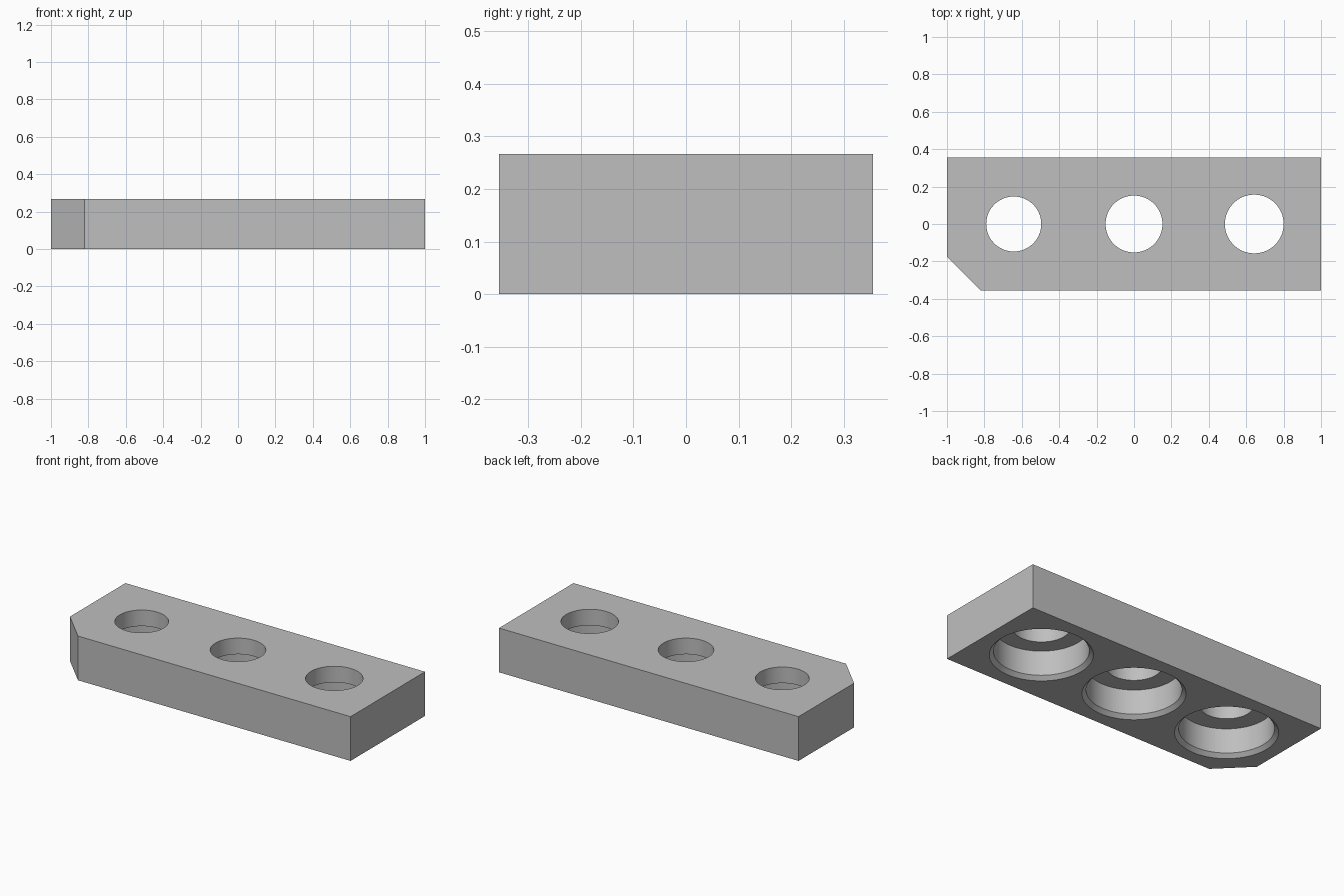
import bpy, bmesh, math

if "Cube" in bpy.data.objects:
    bpy.data.objects.remove(bpy.data.objects["Cube"])

HEIGHT = 0.267
SEGMENTS = 96

grey = bpy.data.materials.new("light_grey")
grey.diffuse_color = (0.52, 0.52, 0.52, 1)
grey.use_nodes = True
grey.node_tree.nodes["Principled BSDF"].inputs["Base Color"].default_value = grey.diffuse_color


def make_object(name, bm):
    bmesh.ops.recalc_face_normals(bm, faces=bm.faces[:])
    mesh = bpy.data.meshes.new(name)
    bm.to_mesh(mesh)
    bm.free()
    mesh.materials.append(grey)
    obj = bpy.data.objects.new(name, mesh)
    bpy.context.collection.objects.link(obj)
    return obj


# Block: rectangular outline with one clipped front corner
outline = [(-0.82, -0.355), (1, -0.355), (1, 0.355), (-1, 0.355), (-1, -0.175)]
bm = bmesh.new()
base = bm.faces.new([bm.verts.new((x, y, 0)) for x, y in outline])
walls = bmesh.ops.extrude_face_region(bm, geom=[base], use_keep_orig=True)
top = [v for v in walls["geom"] if isinstance(v, bmesh.types.BMVert)]
bmesh.ops.translate(bm, verts=top, vec=(0, 0, HEIGHT))
block = make_object("drilled_block", bm)


def hole_cutter(x, radius):
    """Turned solid: chamfered wide bore below, narrow through hole above."""
    profile = [(0.299, -0.022), (0.255, 0.022), (0.255, 0.17),
               (radius, 0.17), (radius, HEIGHT + 0.05)]
    bm = bmesh.new()
    rings = []
    for r, z in profile:
        rings.append([bm.verts.new((x + r * math.cos(a), r * math.sin(a), z))
                      for a in (math.tau * i / SEGMENTS for i in range(SEGMENTS))])
    for low, high in zip(rings, rings[1:]):
        for i in range(SEGMENTS):
            j = (i + 1) % SEGMENTS
            bm.faces.new((low[i], low[j], high[j], high[i]))
    bm.faces.new(rings[0][::-1])
    bm.faces.new(rings[-1])
    cutter = make_object("hole_cutter", bm)
    cutter.hide_render = True
    return cutter


# Three stepped holes, slightly wider from left to right
bpy.context.view_layer.objects.active = block
block.select_set(True)
for x, radius in ((-0.643, 0.147), (0, 0.152), (0.643, 0.157)):
    cutter = hole_cutter(x, radius)
    cut = block.modifiers.new("hole", 'BOOLEAN')
    cut.operation = 'DIFFERENCE'
    cut.solver = 'EXACT'
    cut.object = cutter
    bpy.ops.object.modifier_apply(modifier=cut.name)
    bpy.data.objects.remove(cutter)

# Smooth bores, sharp edges
bpy.ops.object.shade_smooth_by_angle(angle=math.radians(30))
